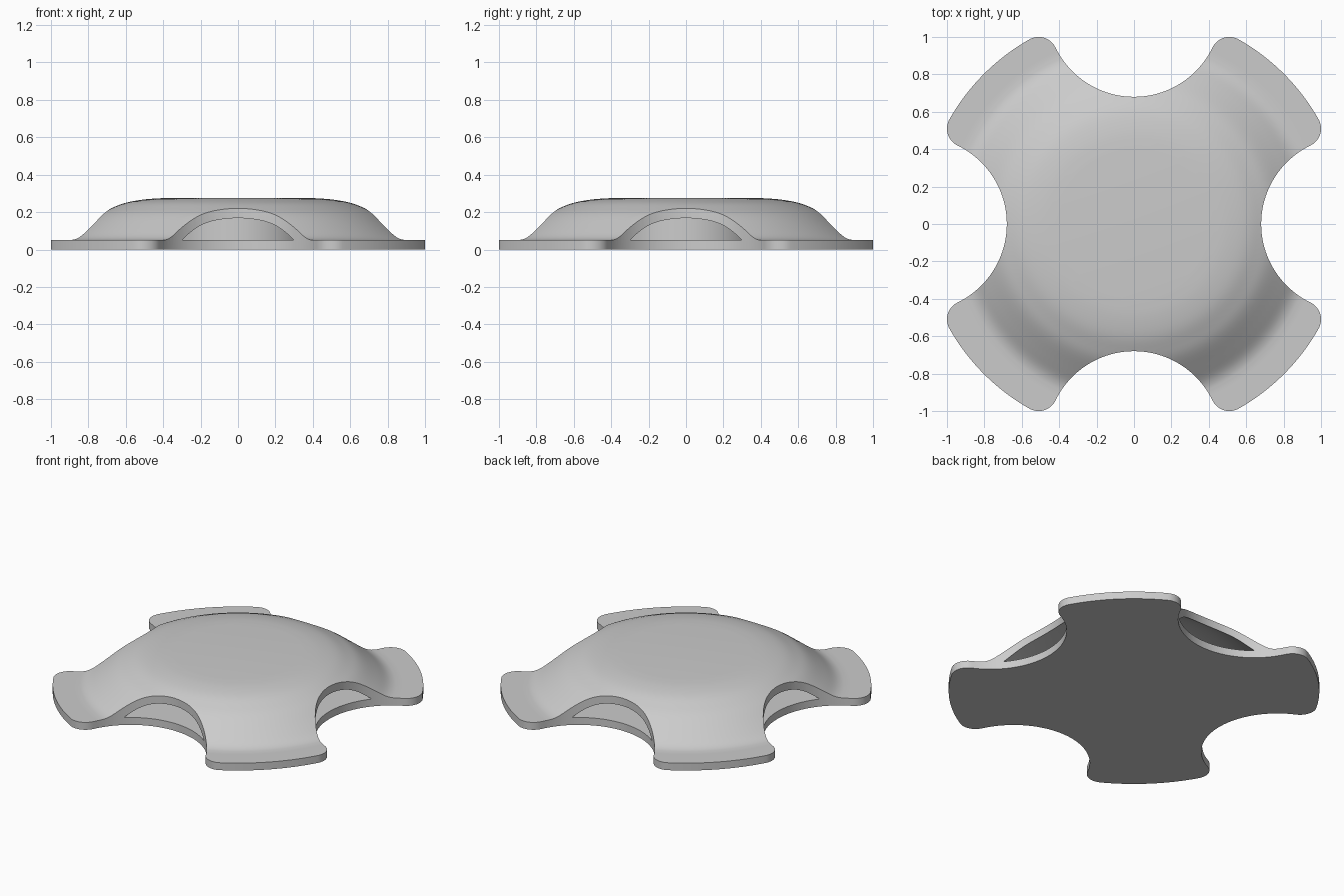
import bpy, bmesh, math
from mathutils import Vector

if "Cube" in bpy.data.objects:
    bpy.data.objects.remove(bpy.data.objects["Cube"])

SEGMENTS = 144

grey = bpy.data.materials.new("light grey")
grey.use_nodes = True
grey.diffuse_color = (0.6, 0.6, 0.6, 1)
grey.node_tree.nodes["Principled BSDF"].inputs["Base Color"].default_value = (0.6, 0.6, 0.6, 1)


def make_object(name, bm):
    bmesh.ops.recalc_face_normals(bm, faces=bm.faces)
    mesh = bpy.data.meshes.new(name)
    bm.to_mesh(mesh)
    bm.free()
    mesh.materials.append(grey)
    obj = bpy.data.objects.new(name, mesh)
    bpy.context.collection.objects.link(obj)
    return obj


def smooth_curve(points, steps=4):
    """Catmull-Rom curve through (radius, height) points."""
    p = [Vector(q) for q in points]
    p = [p[0] * 2 - p[1]] + p + [p[-1] * 2 - p[-2]]
    out = []
    for a, b, c, d in zip(p, p[1:], p[2:], p[3:]):
        for i in range(steps):
            t = i / steps
            out.append((b * 2 + (c - a) * t + (a * 2 - b * 5 + c * 4 - d) * t ** 2
                        + (b * 3 - a - c * 3 + d) * t ** 3) / 2)
    return out + [p[-2]]


def lathe(name, profile, closed):
    """Spin a (radius, height) profile round the z axis."""
    bm = bmesh.new()
    rings = []
    for k in range(SEGMENTS):
        a = math.tau * k / SEGMENTS
        rings.append([bm.verts.new((r * math.cos(a), r * math.sin(a), z)) for r, z in profile])
    n = len(profile)
    for k, ring in enumerate(rings):
        after = rings[(k + 1) % SEGMENTS]
        for i in range(n if closed else n - 1):
            j = (i + 1) % n
            bm.faces.new((ring[i], after[i], after[j], ring[j]))
    if not closed:
        bm.faces.new([ring[0] for ring in rings])
        bm.faces.new([ring[-1] for ring in rings])
    return make_object(name, bm)


def arc(centre, radius, start, end, steps):
    """Points along an arc, leaving out its last point."""
    return [centre + radius * Vector((math.cos(a), math.sin(a)))
            for a in (start + (end - start) * i / steps for i in range(steps))]


def angle(v):
    return math.atan2(v.y, v.x)


def four_foot_outline():
    """One quarter: scallop, rounded corner, outer rim, rounded corner; turned four times."""
    fillet, tip = 0.1, Vector((0.9, 0.51))
    scallop = Vector((1.146, 0))
    other_tip = Vector((tip.y, tip.x))
    other_tip.x, other_tip.y = tip.y, tip.x
    to_tip = angle(tip - scallop)
    join = angle(scallop - tip)
    points = arc(scallop, 0.466, math.tau - to_tip, to_tip, 40)
    points += arc(tip, fillet, join, angle(tip), 14)
    points += arc(Vector((0, 0)), tip.length + fillet, angle(tip), angle(other_tip), 24)
    points += arc(other_tip, fillet, angle(other_tip), math.pi / 2 - join, 14)
    outline = []
    for q in range(4):
        c, s = (1, 0, -1, 0)[q], (0, 1, 0, -1)[q]
        outline += [(c * p.x - s * p.y, s * p.x + c * p.y) for p in points]
    return outline


def boolean(obj, cutter, operation):
    mod = obj.modifiers.new(operation.lower(), 'BOOLEAN')
    mod.operation, mod.object, mod.solver = operation, cutter, 'EXACT'
    bpy.context.view_layer.objects.active = obj
    bpy.ops.object.modifier_apply(modifier=mod.name)
    bpy.data.objects.remove(cutter)


# Domed body with a flat base flange
dome = smooth_curve([(0.4, 0.275), (0.5, 0.268), (0.6, 0.25), (0.68, 0.22), (0.752, 0.185),
                     (0.845, 0.118), (0.908, 0.073), (0.95, 0.055), (0.99, 0.05)])
flange = [Vector((1.01, 0.05)), Vector((1.25, 0.05)), Vector((1.25, 0))]
body = lathe("domed_base", dome + flange, closed=False)

# Trim to the four-footed outline
bm = bmesh.new()
face = bm.faces.new([bm.verts.new((x, y, -0.2)) for x, y in four_foot_outline()])
top = bmesh.ops.extrude_face_region(bm, geom=[face])["geom"]
bmesh.ops.translate(bm, vec=(0, 0, 0.8), verts=[v for v in top if isinstance(v, bmesh.types.BMVert)])
boolean(body, make_object("outline_cutter", bm), 'INTERSECT')

# Hollow ring under the dome, around a central column
ceiling = smooth_curve([(0.4, 0.222), (0.5, 0.214), (0.6, 0.195), (0.68, 0.168),
                        (0.752, 0.129), (0.845, 0.05)])
boolean(body, lathe("cavity_cutter", ceiling + [Vector((0.4, 0.05))], closed=True), 'DIFFERENCE')

bpy.ops.object.select_all(action='DESELECT')
body.select_set(True)
bpy.context.view_layer.objects.active = body
bpy.ops.object.shade_smooth_by_angle(angle=math.radians(30))
